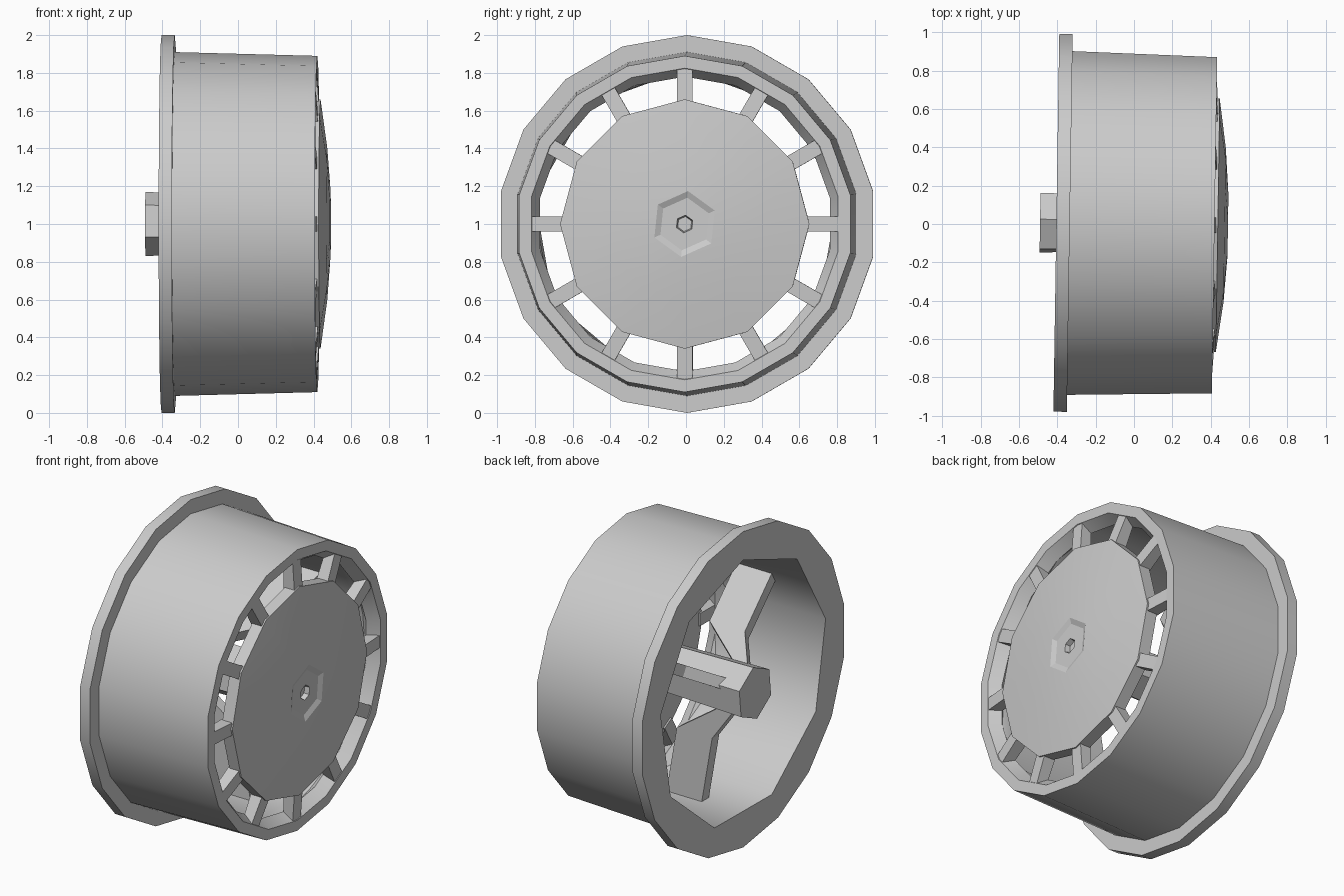
import bpy, bmesh, math
from mathutils import Matrix

cube = bpy.data.objects.get("Cube")
if cube:
    bpy.data.objects.remove(cube, do_unlink=True)

grey = bpy.data.materials.new("plain_grey")
grey.use_nodes = True
grey.diffuse_color = (0.6, 0.6, 0.6, 1)
grey.node_tree.nodes["Principled BSDF"].inputs["Base Color"].default_value = (0.6, 0.6, 0.6, 1)

# The axle runs along x, is lifted to z = 1 and toes in very slightly
PLACE = Matrix.Translation((0, 0, 1)) @ Matrix.Rotation(-0.0155, 4, 'Z')


def finish(name, bm, smooth=None):
    bmesh.ops.recalc_face_normals(bm, faces=bm.faces)
    bm.transform(PLACE)
    mesh = bpy.data.meshes.new(name)
    bm.to_mesh(mesh)
    bm.free()
    mesh.materials.append(grey)
    obj = bpy.data.objects.new(name, mesh)
    bpy.context.collection.objects.link(obj)
    if smooth:
        bpy.ops.object.select_all(action='DESELECT')
        obj.select_set(True)
        bpy.context.view_layer.objects.active = obj
        bpy.ops.object.shade_smooth_by_angle(angle=math.radians(smooth))
    return obj


def bridge(bm, a, b):
    """Join two rings; one may have twice the sides of the other."""
    if len(a) < len(b):
        a, b = b, a
    n, m = len(a), len(b)
    for i in range(m):
        j = (i + 1) % m
        if n == m:
            bm.faces.new((a[i], a[j], b[j], b[i]))
        else:
            p, q, r = a[2 * i], a[2 * i + 1], a[(2 * i + 2) % n]
            bm.faces.new((p, q, b[i]))
            bm.faces.new((q, b[j], b[i]))
            bm.faces.new((q, r, b[j]))


def loft(name, rings, loop=False, smooth=None):
    """Rings are (x, radius, sides, first angle in degrees)."""
    bm = bmesh.new()
    made = []
    for x, r, n, start in rings:
        angles = [math.radians(start) + math.tau * k / n for k in range(n)]
        made.append([bm.verts.new((x, r * math.cos(t), r * math.sin(t))) for t in angles])
    for a, b in zip(made, made[1:]):
        bridge(bm, a, b)
    if loop:
        bridge(bm, made[-1], made[0])
    else:
        bm.faces.new(made[0])
        bm.faces.new(made[-1])
    return finish(name, bm, smooth)


# Rim barrel with flange, front lip and nine-sided inner wall
loft("rim_barrel", [
    (-0.405, 0.82, 9, 90), (-0.405, 1.0, 18, 90), (-0.335, 1.0, 18, 90),
    (-0.335, 0.91, 18, 90), (0.42, 0.89, 18, 90), (0.42, 0.825, 18, 90),
    (0.35, 0.78, 18, 90), (0.3, 0.82, 9, 90)], loop=True, smooth=45)

# Domed cover with a sunken hexagon and a small centre hole
loft("domed_cover", [
    (0.445, 0.04, 6, 84), (0.476, 0.047, 6, 84), (0.476, 0.14, 6, 84),
    (0.49, 0.175, 6, 84), (0.473, 0.4, 12, 90), (0.437, 0.66, 12, 90),
    (0.36, 0.66, 12, 90)], smooth=20)

# Hexagonal hub shaft
loft("hub_shaft", [(-0.49, 0.17, 6, 84), (0.38, 0.15, 6, 84)])


def plate(name, outline, angle, thickness):
    """Extrude a (radius, x) outline sideways and turn it about the axle."""
    bm = bmesh.new()
    face = bm.faces.new([bm.verts.new((x, r, -thickness / 2)) for r, x in outline])
    out = bmesh.ops.extrude_face_region(bm, geom=[face])
    verts = [v for v in out["geom"] if isinstance(v, bmesh.types.BMVert)]
    bmesh.ops.translate(bm, verts=verts, vec=(0, 0, thickness))
    bm.transform(Matrix.Rotation(math.radians(angle), 4, 'X'))
    return finish(name, bm)


# Twelve short spokes between the cover and the lip
for k in range(12):
    plate(f"short_spoke_{k + 1}",
          [(0.62, 0.35), (0.83, 0.35), (0.83, 0.415), (0.62, 0.43)], 30 * k, 0.08)

# Three bent support arms from the shaft to the inner wall
for k in range(3):
    plate(f"support_arm_{k + 1}",
          [(0.1, -0.39), (0.35, -0.21), (0.81, -0.13),
           (0.81, 0.12), (0.35, 0.04), (0.1, -0.32)], 30 + 120 * k, 0.07)
